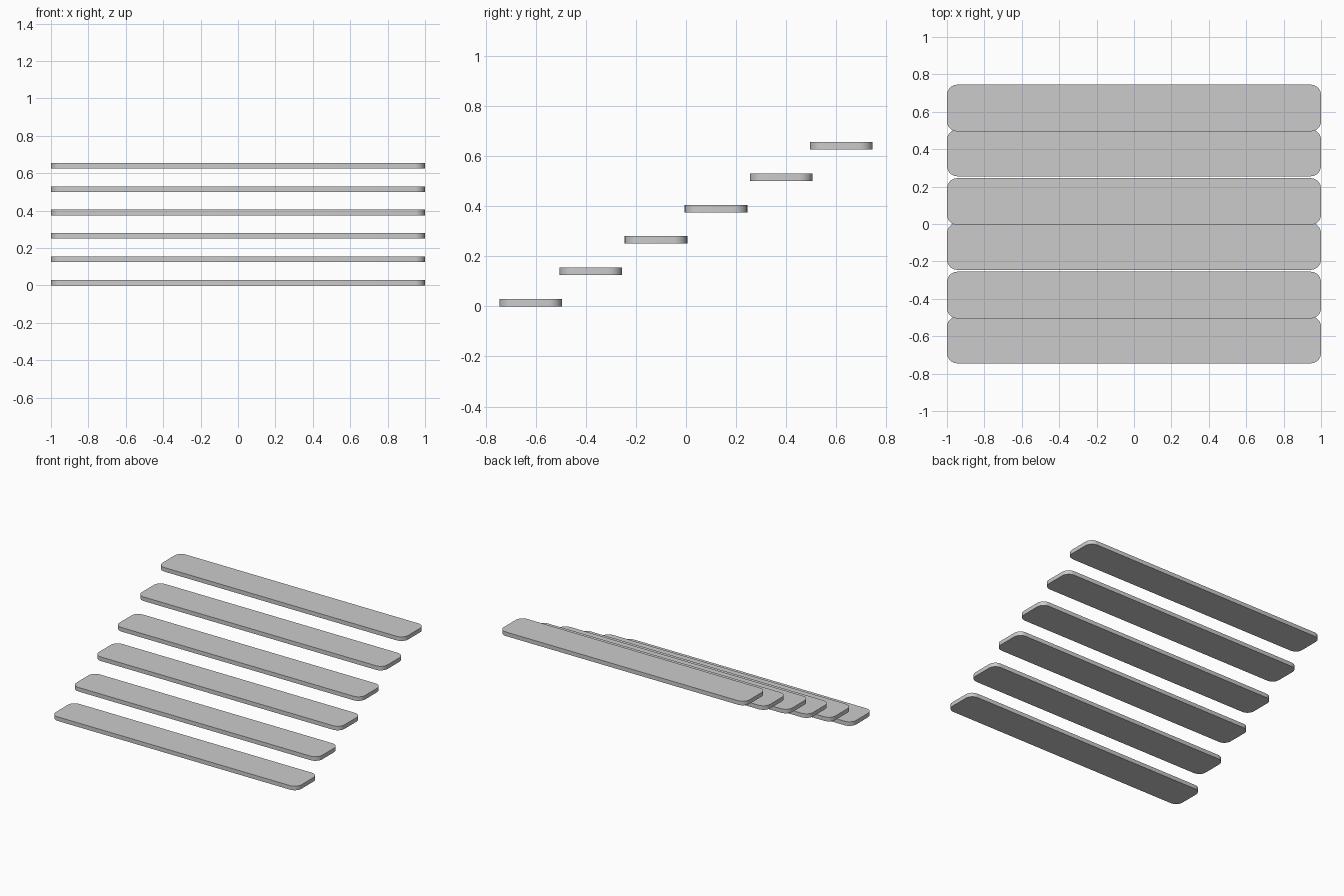
import bpy, bmesh, math

if "Cube" in bpy.data.objects:
    bpy.data.objects.remove(bpy.data.objects["Cube"])

LENGTH, DEPTH, THICK, RADIUS, SEGS = 2.0, 0.25, 0.03, 0.055, 6
RISE = 0.125


def rounded_outline(w, d, r, n):
    """Corner arcs of a rounded rectangle, counter-clockwise."""
    pts = []
    for k, (sx, sy) in enumerate(((1, 1), (-1, 1), (-1, -1), (1, -1))):
        for i in range(n + 1):
            a = math.pi / 2 * (k + i / n)
            pts.append((sx * (w / 2 - r) + r * math.cos(a),
                        sy * (d / 2 - r) + r * math.sin(a)))
    return pts


def stair_tread(name, y, z):
    bm = bmesh.new()
    base = bm.faces.new([bm.verts.new((px, py, 0)) for px, py in
                         rounded_outline(LENGTH, DEPTH, RADIUS, SEGS)])
    top = bmesh.ops.extrude_face_region(bm, geom=[base], use_keep_orig=True)
    bmesh.ops.translate(bm, vec=(0, 0, THICK),
                        verts=[v for v in top["geom"] if isinstance(v, bmesh.types.BMVert)])
    bmesh.ops.recalc_face_normals(bm, faces=bm.faces)
    mesh = bpy.data.meshes.new(name)
    bm.to_mesh(mesh)
    bm.free()
    ob = bpy.data.objects.new(name, mesh)
    ob.location = (0, y, z)
    bpy.context.collection.objects.link(ob)
    bpy.ops.object.select_all(action='DESELECT')
    ob.select_set(True)
    bpy.context.view_layer.objects.active = ob
    bpy.ops.object.shade_smooth_by_angle(angle=math.radians(35))


# Six floating treads, rising to the back with slightly uneven overlap
for i, y in enumerate((-0.62, -0.38, -0.12, 0.12, 0.38, 0.62)):
    stair_tread(f"stair_tread_{i + 1}", y, i * RISE)
